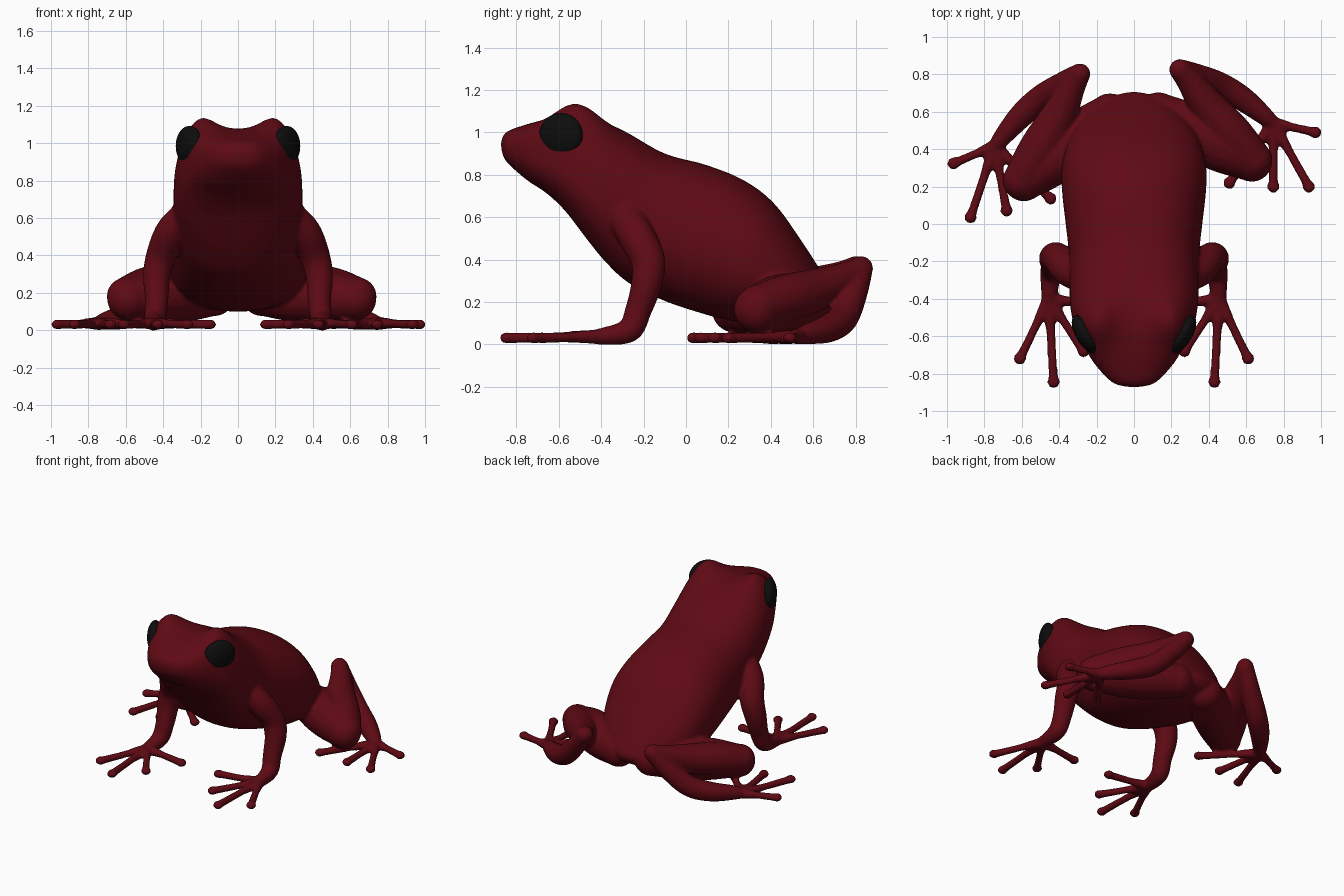
import bpy, bmesh, math
from mathutils import Vector, Matrix

if "Cube" in bpy.data.objects:
    bpy.data.objects.remove(bpy.data.objects["Cube"])


def material(name, rgb):
    m = bpy.data.materials.new(name)
    m.diffuse_color = (*rgb, 1)
    m.use_nodes = True
    m.node_tree.nodes["Principled BSDF"].inputs["Base Color"].default_value = m.diffuse_color
    return m


def spline(rows, n=6):
    """Catmull-Rom interpolation through rows of numbers."""
    out = []
    for i in range(len(rows) - 1):
        a, b, c, d = (rows[max(i - 1, 0)], rows[i], rows[i + 1],
                      rows[min(i + 2, len(rows) - 1)])
        for k in range(n):
            t = k / n
            out.append([0.5 * (2 * q + (r - p) * t + (2 * p - 5 * q + 4 * r - s) * t ** 2
                               + (3 * q - p - 3 * r + s) * t ** 3)
                        for p, q, r, s in zip(a, b, c, d)])
    out.append(list(rows[-1]))
    return out


def loft(bm, rings):
    """Closed skin over a list of point rings."""
    vs = [[bm.verts.new(p) for p in ring] for ring in rings]
    for a, b in zip(vs, vs[1:]):
        for i in range(len(a)):
            j = (i + 1) % len(a)
            bm.faces.new((a[i], a[j], b[j], b[i]))
    bm.faces.new(vs[0][::-1])
    bm.faces.new(vs[-1])


def ball(bm, centre, radii):
    bmesh.ops.create_uvsphere(bm, u_segments=24, v_segments=16, radius=1,
                              matrix=Matrix.Translation(centre) @ Matrix.Diagonal((*radii, 1)))


def tube(bm, rows, place, sides=16):
    """Round limb through (x, y, z, radius) rows with rounded ends."""
    rows = spline(rows)
    pts = [place(Vector(r[:3])) for r in rows]
    rings, n = [], Vector((0.3, 0.2, 0.9))
    for i, p in enumerate(pts):
        t = (pts[min(i + 1, len(pts) - 1)] - pts[max(i - 1, 0)]).normalized()
        n = (n - t * n.dot(t)).normalized()
        b = t.cross(n)
        rings.append([p + rows[i][3] * (n * math.cos(a) + b * math.sin(a))
                      for a in (2 * math.pi * k / sides for k in range(sides))])
    loft(bm, rings)
    for k in (0, -1):
        ball(bm, pts[k], (rows[k][3],) * 3)


def digits(bm, base, tips, place):
    """Slender toes with a round pad at each tip."""
    bx, by = base
    for x, y in tips:
        mx, my = bx + (x - bx) * 0.5, by + (y - by) * 0.5
        tube(bm, [(bx, by, 0.036, 0.036), (bx * .72 + x * .28, by * .72 + y * .28, 0.036, 0.029),
                  (mx, my, 0.034, 0.024), (x, y, 0.030, 0.026)], place)
        ball(bm, place(Vector((x, y, 0.031))), (0.035, 0.035, 0.028))


skin = material("red_skin", (0.115, 0.003, 0.007))
black = material("eye_black", (0.004, 0.004, 0.004))
bm = bmesh.new()

# Torso and head: top y, z, bottom y, z, half width, squareness
torso = [(-0.873, 0.95, -0.869, 0.91, 0.03, 2.2), (-0.85, 1.00, -0.845, 0.86, 0.115, 2.4),
         (-0.76, 1.035, -0.75, 0.775, 0.205, 2.6), (-0.66, 1.06, -0.66, 0.715, 0.265, 2.8),
         (-0.55, 1.075, -0.57, 0.63, 0.315, 2.8), (-0.42, 1.06, -0.47, 0.50, 0.34, 2.6),
         (-0.28, 1.00, -0.38, 0.39, 0.345, 2.4), (-0.10, 0.90, -0.27, 0.29, 0.345, 2.3),
         (0.10, 0.845, -0.10, 0.205, 0.365, 2.2), (0.28, 0.77, 0.08, 0.145, 0.385, 2.2),
         (0.42, 0.66, 0.20, 0.115, 0.385, 2.2), (0.55, 0.48, 0.36, 0.10, 0.34, 2.2),
         (0.64, 0.34, 0.50, 0.11, 0.25, 2.2), (0.70, 0.24, 0.63, 0.14, 0.12, 2.2),
         (0.705, 0.20, 0.68, 0.16, 0.04, 2.2)]
rings = []
for ty, tz, by, bz, w, e in spline(torso, 6):
    ring = []
    for k in range(64):
        a = 2 * math.pi * k / 64
        c, s = (math.copysign(abs(v) ** (2 / e), v) for v in (math.cos(a), math.sin(a)))
        x, y, z = w * c, (ty + by) / 2 + s * (ty - by) / 2, (tz + bz) / 2 + s * (tz - bz) / 2
        # Soft brow swelling over each eye
        brow = math.exp(-((abs(x) - 0.205) / 0.10) ** 2 - ((y + 0.515) / 0.135) ** 2)
        if s > 0:
            z += 0.085 * brow * min(1, s * 1.4)
        ring.append((x, y, z))
    rings.append(ring)
loft(bm, rings)

# Limbs as x, y, z, radius for the +x side
arm = [(0.29, -0.28, 0.60, 0.085), (0.36, -0.24, 0.52, 0.087), (0.41, -0.18, 0.40, 0.082),
       (0.435, -0.185, 0.29, 0.074), (0.435, -0.225, 0.16, 0.063), (0.445, -0.27, 0.065, 0.058),
       (0.455, -0.40, 0.038, 0.040)]
thigh = [(0.13, 0.59, 0.19, 0.115), (0.30, 0.50, 0.19, 0.147), (0.48, 0.41, 0.18, 0.14),
         (0.63, 0.335, 0.165, 0.11)]
shin = [(0.64, 0.34, 0.18, 0.102), (0.52, 0.48, 0.22, 0.113), (0.40, 0.62, 0.26, 0.10),
        (0.30, 0.76, 0.32, 0.072), (0.245, 0.825, 0.36, 0.058)]
ankle = [(0.245, 0.825, 0.36, 0.058), (0.34, 0.79, 0.24, 0.066), (0.46, 0.74, 0.125, 0.072),
         (0.58, 0.67, 0.075, 0.067), (0.70, 0.575, 0.05, 0.050), (0.75, 0.53, 0.038, 0.036)]
hip = Vector((0.1, 0.6, 0))
swing = Matrix.Rotation(math.radians(-10.5), 3, 'Z')   # the left hind leg sits further forward
swing = swing @ Matrix.Diagonal((1.035, 1.035, 1))

for side in (1, -1):
    def flip(p):
        return Vector((p.x * side, p.y, p.z))

    def hind(p):
        return flip(p if side == 1 else hip + swing @ (p - hip))

    # Front leg and fingers
    tube(bm, arm, flip)
    digits(bm, (0.455, -0.40), [(0.61, -0.72), (0.43, -0.845), (0.27, -0.68), (0.15, -0.44)], flip)
    # Hind leg and toes
    for part in (thigh, shin, ankle):
        tube(bm, part, hind)
    digits(bm, (0.745, 0.54), [(0.97, 0.49), (0.935, 0.20), (0.745, 0.20), (0.51, 0.22)], hind)

bmesh.ops.recalc_face_normals(bm, faces=bm.faces[:])
me = bpy.data.meshes.new("body_and_legs")
bm.to_mesh(me)
bm.free()
body = bpy.data.objects.new("body_and_legs", me)
bpy.context.collection.objects.link(body)
me.materials.append(skin)

# Fuse the parts into one soft skin
fuse = body.modifiers.new("fuse", 'REMESH')
fuse.mode = 'VOXEL'
fuse.voxel_size = 0.0105
fuse.use_smooth_shade = True
soft = body.modifiers.new("soften", 'SMOOTH')
soft.factor = 0.5
soft.iterations = 9

# Eyes: flattened domes turned outward and forward
for side, name in ((1, "right_eye"), (-1, "left_eye")):
    bpy.ops.mesh.primitive_uv_sphere_add(segments=40, ring_count=24, radius=1,
                                         location=(0.260 * side, -0.590, 0.985),
                                         rotation=(0, 0, math.radians(-30 * side)))
    eye = bpy.context.object
    eye.name = name
    eye.scale = (0.052, 0.115, 0.107)
    eye.data.materials.append(black)
    bpy.ops.object.shade_smooth()
